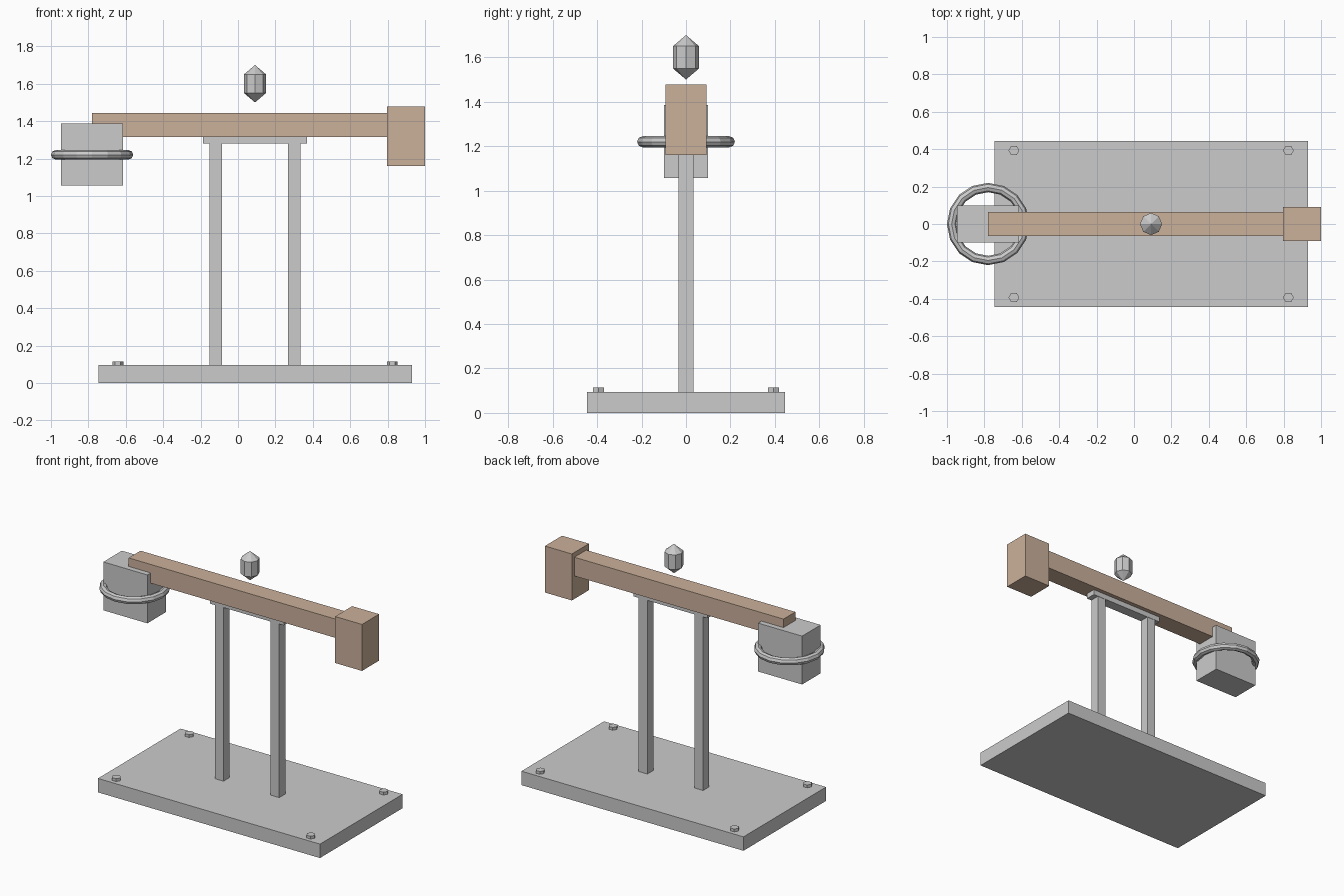
import bpy
from mathutils import Vector

if "Cube" in bpy.data.objects:
    bpy.data.objects.remove(bpy.data.objects["Cube"])

wood = bpy.data.materials.new("wood")
wood.diffuse_color = (0.6, 0.44, 0.33, 1)
wood.use_nodes = True
wood.node_tree.nodes["Principled BSDF"].inputs["Base Color"].default_value = wood.diffuse_color


def box(name, lo, hi, mat=None):
    lo, hi = Vector(lo), Vector(hi)
    bpy.ops.mesh.primitive_cube_add(size=1, location=(lo + hi) / 2)
    ob = bpy.context.object
    ob.name = name
    size = hi - lo
    for v in ob.data.vertices:
        v.co = Vector(a * b for a, b in zip(v.co, size))
    if mat:
        ob.data.materials.append(mat)
    return ob


# Base plate
box("base_plate", (-0.745, -0.445, 0), (0.93, 0.445, 0.095))

# Hexagonal bolt heads, one vertex pointing along x
for x in (-0.642, 0.825):
    for y in (-0.393, 0.393):
        bpy.ops.mesh.primitive_cylinder_add(
            vertices=6, radius=0.029, depth=0.04, location=(x, y, 0.094),
            rotation=(0, 0, 0.5235988))
        bpy.context.object.name = "bolt_head"

# Two upright posts and the plate joining them
for x in (-0.119, 0.301):
    box("post", (x - 0.033, -0.033, 0.095), (x + 0.033, 0.033, 1.28))
box("saddle_plate", (-0.187, -0.035, 1.28), (0.37, 0.035, 1.316))

# Wooden beam and its end block
box("beam", (-0.78, -0.064, 1.316), (0.8, 0.064, 1.444), wood)
box("end_block", (0.797, -0.092, 1.16), (1.0, 0.092, 1.477), wood)

# Hanging weight with a ring around it
box("weight", (-0.946, -0.1, 1.056), (-0.614, 0.1, 1.386))
bpy.ops.mesh.primitive_torus_add(
    major_segments=16, minor_segments=8, major_radius=0.195,
    minor_radius=0.025, location=(-0.78, 0, 1.22))
bpy.context.object.name = "weight_ring"

# Floating marker: eight-sided double cone
bpy.ops.mesh.primitive_uv_sphere_add(
    segments=8, ring_count=2, radius=1, location=(0.091, 0, 1.6))
marker = bpy.context.object
marker.name = "floating_marker"
for v in marker.data.vertices:
    v.co = (v.co.x * 0.068, v.co.y * 0.068, v.co.z * 0.1)
for p in marker.data.polygons:
    p.use_smooth = False
